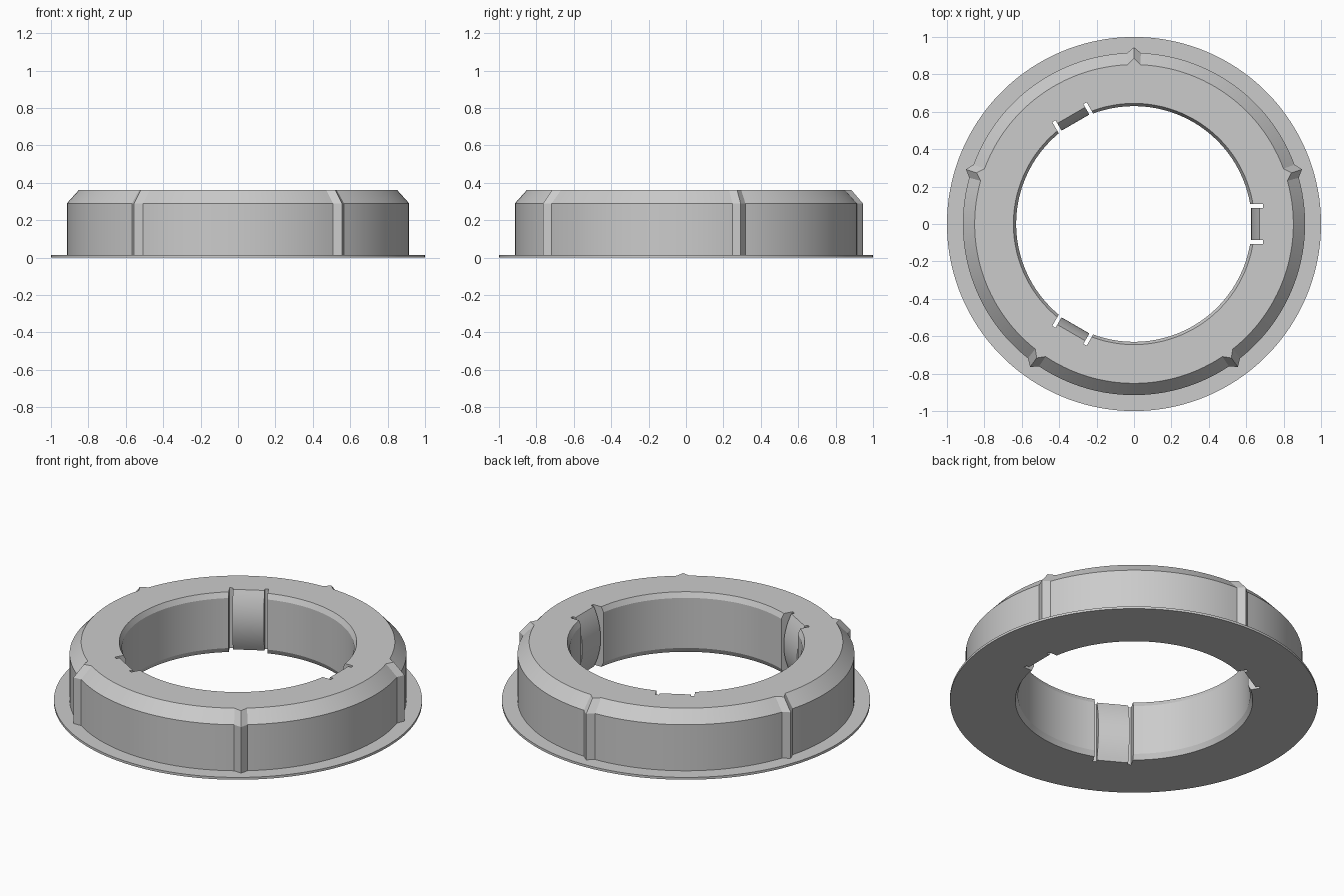
import bpy, bmesh, math
from mathutils import Matrix

if "Cube" in bpy.data.objects:
    bpy.data.objects.remove(bpy.data.objects["Cube"])

TOP = 0.36
grey = bpy.data.materials.new("plain grey")
grey.diffuse_color = (0.6, 0.6, 0.6, 1)
grey.use_nodes = True
grey.node_tree.nodes["Principled BSDF"].inputs["Base Color"].default_value = grey.diffuse_color


def make(name, bm):
    bmesh.ops.recalc_face_normals(bm, faces=bm.faces)
    mesh = bpy.data.meshes.new(name)
    bm.to_mesh(mesh)
    bm.free()
    obj = bpy.data.objects.new(name, mesh)
    bpy.context.collection.objects.link(obj)
    mesh.materials.append(grey)
    return obj


def activate(obj):
    bpy.ops.object.select_all(action='DESELECT')
    obj.select_set(True)
    bpy.context.view_layer.objects.active = obj


def smooth(obj):
    activate(obj)
    bpy.ops.object.shade_smooth_by_angle(angle=math.radians(20))


# Ring body: flange, wall, chamfers and bore in one turned section
def section(ridge):
    ro, rt = (0.945, 0.885) if ridge else (0.915, 0.852)
    return [(0.63, 0.03), (0.645, 0), (1, 0), (1, 0.014), (ro, 0.014),
            (ro, 0.29), (rt, TOP), (0.645, TOP), (0.63, TOP - 0.03)]


# Five pointed ridges interrupt the round wall
HALF, STEPS = 2.3, 26
angles = []
for k in range(5):
    a = 90 + 72 * k
    angles.append((a, True))
    angles += [(a + HALF + (72 - 2 * HALF) * i / STEPS, False) for i in range(STEPS + 1)]

bm = bmesh.new()
rings = []
for a, ridge in angles:
    c, s = math.cos(math.radians(a)), math.sin(math.radians(a))
    rings.append([bm.verts.new((r * c, r * s, z)) for r, z in section(ridge)])
for i, ring in enumerate(rings):
    nxt = rings[(i + 1) % len(rings)]
    for j in range(len(ring)):
        k = (j + 1) % len(ring)
        bm.faces.new((ring[j], nxt[j], nxt[k], ring[k]))
body = make("ring_body", bm)

# Three clip pockets cut into the bore
for n in range(3):
    turn = Matrix.Rotation(math.radians(120 * n), 4, 'Z')
    bm = bmesh.new()
    bmesh.ops.create_cube(bm, size=1, matrix=turn @ Matrix.Translation((0.595, 0, 0.18))
                          @ Matrix.Diagonal((0.19, 0.212, 0.8, 1)))
    cutter = make("pocket_cutter", bm)
    cutter.hide_render = True
    activate(body)
    mod = body.modifiers.new("pocket", 'BOOLEAN')
    mod.operation, mod.solver, mod.object = 'DIFFERENCE', 'EXACT', cutter
    bpy.ops.object.modifier_apply(modifier=mod.name)
    bpy.data.objects.remove(cutter)
smooth(body)

# Bulging clip tongue inside each pocket, leaving a slot on either side
for n in range(3):
    turn = Matrix.Rotation(math.radians(120 * n), 4, 'Z')
    outline = [(0.69, 0)]
    for i in range(17):
        t = i / 8 - 1
        outline.append((0.626 + 0.045 * t * t, TOP * (t + 1) / 2))
    outline.append((0.69, TOP))
    bm = bmesh.new()
    face = bm.faces.new([bm.verts.new((x, -0.086, z)) for x, z in outline])
    ext = bmesh.ops.extrude_face_region(bm, geom=[face])
    bmesh.ops.translate(bm, vec=(0, 0.172, 0),
                        verts=[v for v in ext["geom"] if isinstance(v, bmesh.types.BMVert)])
    bm.transform(turn)
    smooth(make(f"clip_tongue_{n + 1}", bm))
